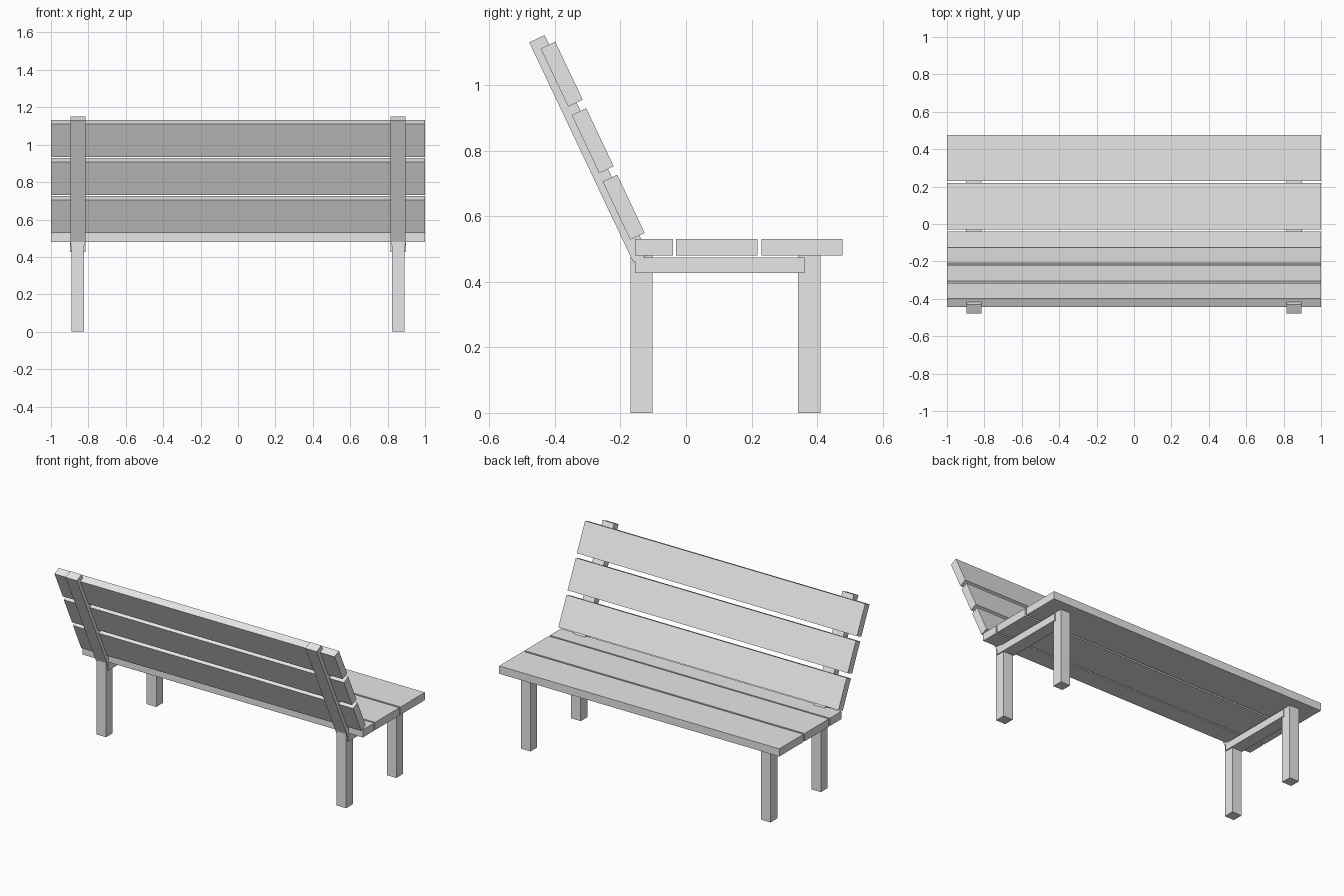
import bpy
import math

cube = bpy.data.objects.get("Cube")
if cube:
    bpy.data.objects.remove(cube, do_unlink=True)

grey = bpy.data.materials.new("plain_grey")
grey.use_nodes = True
GREY = (0.8, 0.8, 0.8, 1)
grey.diffuse_color = GREY
grey.node_tree.nodes["Principled BSDF"].inputs["Base Color"].default_value = GREY

LEAN = math.atan2(0.317, 0.67)  # backward tilt of the backrest


def board(name, centre, size, tilt=0.0):
    """Rectangular timber, optionally tilted about the x axis."""
    bpy.ops.mesh.primitive_cube_add(size=1, location=centre)
    ob = bpy.context.object
    ob.name = name
    ob.scale = size
    bpy.ops.object.transform_apply(location=False, rotation=False, scale=True)
    ob.rotation_euler.x = tilt
    ob.data.materials.append(grey)
    return ob


# Seat slats: the rear one is narrower
for name, y0, y1 in (("rear", -0.155, -0.04), ("middle", -0.03, 0.218), ("front", 0.23, 0.477)):
    board(f"seat_slat_{name}", (0, (y0 + y1) / 2, 0.505), (2, y1 - y0, 0.05))

# Backrest slats, stepping up along the lean
for i in range(3):
    board(f"back_slat_{i + 1}", (0, -0.190 - 0.0945 * i, 0.627 + 0.203 * i),
          (2, 0.049, 0.196), LEAN)

# Frame on each side: two legs, a seat rail and a leaning back post
for side, s in (("left", 1), ("right", -1)):
    leg_x = 0.857 * s
    board(f"rear_leg_{side}", (leg_x, -0.136, 0.24), (0.068, 0.068, 0.48))
    board(f"front_leg_{side}", (leg_x, 0.376, 0.24), (0.068, 0.068, 0.48))
    board(f"seat_rail_{side}", (leg_x, 0.103, 0.45), (0.082, 0.516, 0.047))
    board(f"back_post_{side}", (0.856 * s, -0.296, 0.806), (0.081, 0.052, 0.741), LEAN)
